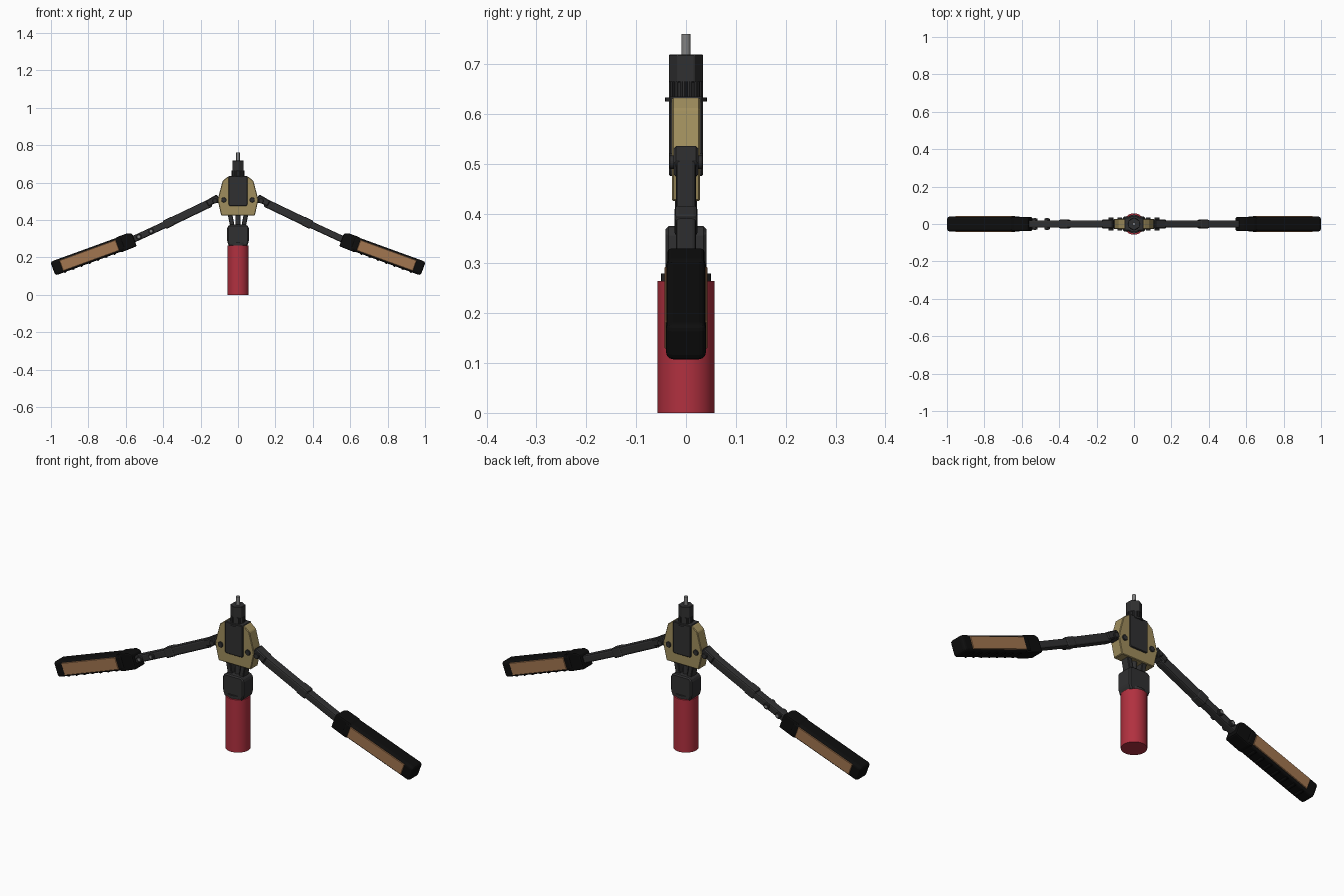
import bpy, bmesh, math
from mathutils import Matrix, Vector

if "Cube" in bpy.data.objects:
    bpy.data.objects.remove(bpy.data.objects["Cube"])


def material(name, rgb):
    m = bpy.data.materials.new(name)
    m.diffuse_color = (*rgb, 1)
    m.use_nodes = True
    m.node_tree.nodes["Principled BSDF"].inputs["Base Color"].default_value = m.diffuse_color
    return m


RED = material("red_plastic", (0.44, 0.03, 0.05))
GOLD = material("olive_gold", (0.35, 0.27, 0.11))
DARK = material("dark_steel", (0.03, 0.03, 0.031))
BLACK = material("black_rubber", (0.004, 0.004, 0.004))
TAN = material("tan_grip", (0.36, 0.18, 0.08))
GREY = material("bare_steel", (0.22, 0.22, 0.22))


def finish(name, bm, mat, bevel=0, segs=1, smooth=False):
    if bevel:
        bmesh.ops.bevel(bm, geom=bm.edges[:], offset=bevel, segments=segs,
                        profile=0.5, affect='EDGES', clamp_overlap=True)
    bmesh.ops.recalc_face_normals(bm, faces=bm.faces[:])
    me = bpy.data.meshes.new(name)
    bm.to_mesh(me)
    bm.free()
    me.materials.append(mat)
    ob = bpy.data.objects.new(name, me)
    bpy.context.collection.objects.link(ob)
    if smooth:
        bpy.ops.object.select_all(action='DESELECT')
        ob.select_set(True)
        bpy.context.view_layer.objects.active = ob
        bpy.ops.object.shade_smooth_by_angle(angle=math.radians(35))
    return ob


def prism(name, pts, y0, y1, mat, bevel=0, segs=1):
    """Extrude an x/z outline along y."""
    bm = bmesh.new()
    f = bm.faces.new([bm.verts.new((x, y0, z)) for x, z in pts])
    r = bmesh.ops.extrude_face_region(bm, geom=[f])
    vs = [g for g in r["geom"] if isinstance(g, bmesh.types.BMVert)]
    bmesh.ops.translate(bm, verts=vs, vec=(0, y1 - y0, 0))
    return finish(name, bm, mat, bevel, segs)


def beam(name, p0, p1, width, depth, mat, bevel=0, segs=1):
    """Bar between two x/z points, with full width in plane and full depth in y."""
    a, b = Vector(p0), Vector(p1)
    d = (b - a).normalized()
    n = Vector((-d.y, d.x)) * width / 2
    return prism(name, [a + n, b + n, b - n, a - n], -depth / 2, depth / 2, mat, bevel, segs)


def cylinder(name, centre, r, length, mat, axis='Z', sides=32, bevel=0):
    bm = bmesh.new()
    rot = Matrix.Rotation(math.pi / 2, 4, 'X') if axis == 'Y' else Matrix()
    bmesh.ops.create_cone(bm, cap_ends=True, segments=sides, radius1=r, radius2=r,
                          depth=length, matrix=Matrix.Translation(centre) @ rot)
    return finish(name, bm, mat, bevel, 1, sides > 12)


def mirrored(pts):
    return pts + [(-x, z) for x, z in reversed(pts)]


# collecting bottle and its collar
cylinder("collection_bottle", (0, 0, 0.1325), 0.057, 0.265, RED, sides=48)
prism("bottle_collar", mirrored([(0.045, 0.375), (0.058, 0.362), (0.058, 0.285), (0.048, 0.26)]),
      -0.041, 0.041, DARK, 0.006)
cylinder("collar_ring", (0, 0, 0.27), 0.05, 0.02, DARK)

# struts between collar and body
cylinder("centre_rod", (0, 0, 0.40), 0.014, 0.09, DARK, sides=16)
for s in (-1, 1):
    beam("body_strut", (s * 0.030, 0.365), (s * 0.046, 0.45), 0.024, 0.044, DARK, 0.003)

# gold body with dark cover plates
prism("body_housing", mirrored([(0.055, 0.632), (0.082, 0.61), (0.102, 0.535),
                                (0.108, 0.505), (0.09, 0.425)]), -0.028, 0.028, GOLD, 0.003)
prism("cover_plate", mirrored([(0.05, 0.635), (0.05, 0.482), (0.045, 0.475)]),
      -0.034, 0.034, DARK, 0.003)

# nose: flange, knurled ring, head and mandrel tip
cylinder("nose_flange", (0, 0, 0.629), 0.042, 0.008, DARK)
cylinder("knurled_ring", (0, 0, 0.648), 0.031, 0.036, DARK)
for i in range(20):
    a = i * math.tau / 20
    cylinder("knurl_rib", (0.031 * math.cos(a), 0.031 * math.sin(a), 0.648), 0.003, 0.034, DARK, sides=6)
cylinder("nose_head", (0, 0, 0.691), 0.035, 0.056, DARK, sides=6, bevel=0.002)
cylinder("mandrel_tip", (0, 0, 0.735), 0.0095, 0.05, GREY, sides=16)

# both arms and handles
for s in (-1, 1):
    side = "left" if s < 0 else "right"

    def P(x, z):
        return (s * x, z)

    # pivot links and bolts
    beam(side + "_pivot_link", P(0.07, 0.51), P(0.135, 0.506), 0.032, 0.05, DARK, 0.004)
    beam(side + "_arm_fork", P(0.105, 0.522), P(0.165, 0.487), 0.036, 0.05, DARK, 0.005)
    for x, z in ((0.076, 0.508), (0.123, 0.503)):
        cylinder(side + "_pivot_bolt", (s * x, 0, z), 0.014, 0.068, DARK, 'Y', 12, 0.002)

    # upper tube, joint collar and lower tube
    beam(side + "_arm_upper", P(0.145, 0.493), P(0.37, 0.385), 0.044, 0.04, DARK, 0.008, 2)
    beam(side + "_arm_joint", P(0.345, 0.397), P(0.395, 0.373), 0.048, 0.046, DARK, 0.008, 2)
    beam(side + "_arm_lower", P(0.38, 0.38), P(0.59, 0.283), 0.036, 0.04, DARK, 0.007, 2)

    # handle: local frame runs from the inner to the outer end
    a, b = Vector((0.555, 0.298)), Vector((0.99, 0.14))
    d = (b - a).normalized()
    n = Vector((-d.y, d.x))

    def H(u, v=0.0):
        p = a + d * u + n * v
        return (s * p.x, p.y)

    beam(side + "_handle_grip", H(0.06), H((b - a).length), 0.078, 0.08, BLACK, 0.014, 3)
    prism(side + "_handle_head", [H(0, 0.03), H(0.02, 0.042), H(0.085, 0.042), H(0.1, 0.036),
                                  H(0.1, -0.036), H(0.085, -0.043), H(0.0, -0.04)],
          -0.037, 0.037, BLACK, 0.007, 2)
    beam(side + "_grip_panel", H(0.095), H(0.415), 0.06, 0.086, TAN, 0.002)
    # finger ridges under the handle
    for i in range(7):
        x, z = H(0.125 + i * 0.047, -0.034)
        cylinder(side + "_finger_ridge", (x, 0, z), 0.0095, 0.056, BLACK, 'Y', 14, 0.002)

# rivet screws on the left arm only
for x, z in ((-0.465, 0.341), (-0.53, 0.311)):
    cylinder("arm_screw", (x, 0, z), 0.015, 0.058, DARK, 'Y', 16, 0.002)
    cylinder("arm_screw_core", (x, 0, z), 0.007, 0.062, GREY, 'Y', 12)
